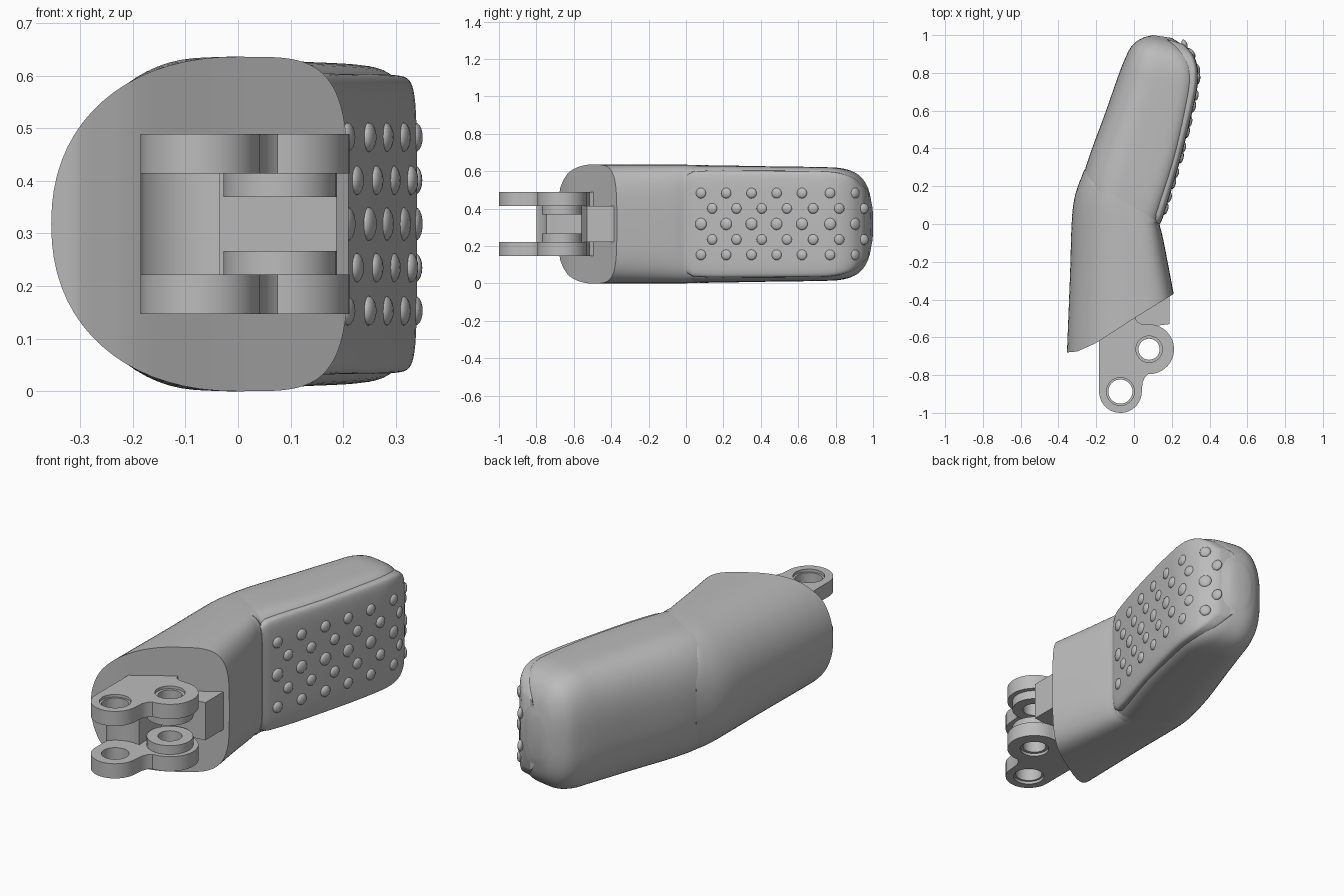
import bpy, bmesh, math
from mathutils import Matrix, Vector

if "Cube" in bpy.data.objects:
    bpy.data.objects.remove(bpy.data.objects["Cube"])

MID = 0.318  # height of the symmetry plane

grey = bpy.data.materials.new("plain grey")
grey.use_nodes = True
grey.diffuse_color = (0.5, 0.5, 0.5, 1)
grey.node_tree.nodes["Principled BSDF"].inputs["Base Color"].default_value = (0.5, 0.5, 0.5, 1)


def finish(ob, angle=35):
    ob.data.materials.clear()
    ob.data.materials.append(grey)
    bpy.ops.object.select_all(action='DESELECT')
    ob.select_set(True)
    bpy.context.view_layer.objects.active = ob
    bpy.ops.object.shade_smooth_by_angle(angle=math.radians(angle))
    return ob


def from_bmesh(name, bm, angle=35):
    bmesh.ops.recalc_face_normals(bm, faces=bm.faces)
    me = bpy.data.meshes.new(name)
    bm.to_mesh(me)
    bm.free()
    ob = bpy.data.objects.new(name, me)
    bpy.context.collection.objects.link(ob)
    return finish(ob, angle)


def lerp_curve(points, v):
    """Piecewise linear lookup of (key, value) pairs."""
    for (a, fa), (b, fb) in zip(points, points[1:]):
        if v <= b:
            break
    t = min(max((v - a) / (b - a), 0), 1)
    return fa + (fb - fa) * t


def refine(stations, steps=4):
    """Gentle spline through the stations."""
    out = []
    for i in range(len(stations) - 1):
        p0, p1 = stations[max(i - 1, 0)], stations[i]
        p2, p3 = stations[i + 1], stations[min(i + 2, len(stations) - 1)]
        d1, d2 = math.dist(p1[:2], p2[:2]), math.dist(p0[:2], p1[:2])
        d3 = math.dist(p2[:2], p3[:2])
        for k in range(steps):
            t = k / steps
            row = []
            for a, b, c, d in zip(p0, p1, p2, p3):
                m1 = (c - a) * d1 / (d1 + d2)
                m2 = (d - b) * d1 / (d1 + d3)
                row.append((2*t**3 - 3*t**2 + 1) * b + (t**3 - 2*t**2 + t) * m1
                           + (3*t**2 - 2*t**3) * c + (t**3 - t**2) * m2)
            out.append(row)
    return out + [list(stations[-1])]


def loft(name, stations, n=72, first=None, last=None):
    """Skin superellipse rings: outer x,y, pad x,y, crest, half height, powers."""
    bm = bmesh.new()
    rows = refine(stations)
    rings = []
    for j, (lx, ly, rx, ry, crest, h, pl, pr) in enumerate(rows):
        ring = []
        for i in range(n):
            a = math.tau * i / n
            c, s = math.cos(a), math.sin(a)
            p = pr if c > 0 else pl
            u = math.copysign(abs(c) ** (2 / p), c)
            f = crest + u * (1 - crest if u > 0 else crest)
            x, y = lx + (rx - lx) * f, ly + (ry - ly) * f
            shape = first if j == 0 else last if j == len(rows) - 1 else None
            if shape:
                y = lerp_curve(shape, x)
            z = math.copysign(abs(s) ** (2 / p), s) * h
            ring.append(bm.verts.new((x, y, MID + z)))
        rings.append(ring)
    for r, q in zip(rings, rings[1:]):
        for i in range(n):
            k = (i + 1) % n
            bm.faces.new((r[i], r[k], q[k], q[i]))
    for r in (rings[0], rings[-1]):
        bm.faces.new((r[0], r[1], r[-1]))
        bm.faces.new((r[n // 2 - 1], r[n // 2], r[n // 2 + 1]))
        for i in range(1, n // 2 - 1):
            bm.faces.new((r[i], r[i + 1], r[n - i - 1], r[n - i]))
    return from_bmesh(name, bm)


# Lower housing with its slanted, slightly curved front
loft("housing", [
    (-.355, -.68, .21, -.37, .63, .318, 2.2, 4),
    (-.338, -.25, .178, -.2, .62, .318, 2.2, 4),
    (-.328, .04, .15, -.06, .6, .317, 2.2, 4.5),
    (-.31, .16, .137, -.01, .56, .316, 2.2, 5),
    (-.262, .29, .137, .01, .5, .313, 2.3, 6)],
    first=[(-.355, -.68), (-.3, -.675), (-.2, -.63), (0, -.5), (.21, -.37)],
    last=[(-.262, .29), (-.2, .22), (-.13, .1), (-.07, .0), (.137, .01)])

# Upper segment with rounded tip
loft("fingertip", [
    (-.30, .08, .11, -.1, .5, .300, 2.2, 5),
    (-.262, .28, .13, .0, .5, .312, 2.4, 6),
    (-.148, .6, .235, .34, .5, .308, 2.6, 7),
    (-.085, .78, .318, .68, .5, .304, 2.6, 6),
    (-.05, .87, .332, .8, .5, .297, 2.7, 5),
    (-.01, .945, .31, .885, .5, .265, 2.7, 4),
    (.045, .985, .26, .945, .5, .2, 2.6, 3),
    (.1, 1.0, .2, .985, .5, .1, 2.4, 2.4)])

# Raised gripping pad following the inner side
pad_path = [(.138, 0), (.155, .04), (.248, .35), (.328, .68),
            (.34, .8), (.32, .885), (.268, .95)]
pad_half = [.265, .283, .285, .283, .275, .245, .18]
loft("grip_pad", [(x - .1, y + .03, x, y, .5, h, 4, 6)
                  for (x, y), h in zip(pad_path, pad_half)])

# Grip bumps in staggered rows
bumps = bmesh.new()
by_y = [(y, x) for x, y in pad_path]
wide = [.08, .215, .35, .485, .62, .77, .905]
narrow = [.14, .27, .405, .54, .68, .82, .95]
for dz, ys, radius in ((-.165, wide, .028), (-.083, narrow, .028), (0, wide, .032),
                       (.083, narrow, .028), (.165, wide, .028)):
    for y in ys:
        slope = (lerp_curve(by_y, y + .02) - lerp_curve(by_y, y - .02)) / .04
        turn = Matrix.Rotation(-math.atan(slope), 4, 'Z')
        place = Matrix.Translation((lerp_curve(by_y, y), y, MID + dz))
        bmesh.ops.create_uvsphere(bumps, u_segments=16, v_segments=10, radius=1,
                                  matrix=place @ turn @ Matrix.Diagonal((.014, radius, radius, 1)))
from_bmesh("grip_bumps", bumps, 60)


def arc(cx, cy, r, a0, a1, n=20):
    return [(cx + r * math.cos(math.radians(a0 + (a1 - a0) * i / n)),
             cy + r * math.sin(math.radians(a0 + (a1 - a0) * i / n))) for i in range(n + 1)]


def slab(name, loops, z0, z1):
    """Flat plate from an outline and optional hole loops."""
    cu = bpy.data.curves.new(name, 'CURVE')
    cu.dimensions = '2D'
    cu.fill_mode = 'BOTH'
    cu.extrude = (z1 - z0) / 2
    for loop in loops:
        sp = cu.splines.new('POLY')
        sp.points.add(len(loop) - 1)
        for p, (x, y) in zip(sp.points, loop):
            p.co = (x, y, 0, 1)
        sp.use_cyclic_u = True
    tmp = bpy.data.objects.new(name, cu)
    bpy.context.collection.objects.link(tmp)
    bpy.context.view_layer.update()
    me = bpy.data.meshes.new_from_object(tmp.evaluated_get(bpy.context.evaluated_depsgraph_get()))
    bpy.data.objects.remove(tmp)
    bm = bmesh.new()
    bm.from_mesh(me)
    bmesh.ops.remove_doubles(bm, verts=bm.verts, dist=.0001)
    bmesh.ops.translate(bm, verts=bm.verts, vec=Vector((0, 0, (z0 + z1) / 2)))
    return from_bmesh(name, bm)


def hole(c, r):
    return arc(*c, r, 0, 348.75, 31)


# Hinge lugs, each with two bored lobes and a shallow counterbore
front_pin, rear_pin = (-.072, -.887), (.08, -.663)
lug = ([(-.185, -.5)] + arc(*front_pin, .113, 180, 355)
       + [(.045, -.84), (.058, -.81), (.075, -.795)]
       + arc(*rear_pin, .132, 275, 450) + [(.04, -.53), (.015, -.515), (.005, -.49), (.005, -.42)])
for side, label in ((1, "upper"), (-1, "lower")):
    def layer(name, loops, near, far):
        a, b = sorted((MID + side * near, MID + side * far))
        slab(label + "_" + name, loops, a, b)
    layer("hinge_lug", [lug, hole(front_pin, .064), hole(rear_pin, .056)], .096, .157)
    layer("hinge_lug_rim", [lug, hole(front_pin, .074), hole(rear_pin, .07)], .157, .171)
    layer("hinge_boss", [hole(rear_pin, .108), hole(rear_pin, .056)], .051, .096)

# Web joining the lugs, hollowed around the front pin
web = [(-.185, -.5), (-.185, -.80)] + arc(*front_pin, .145, 140, 75) + [(-.04, -.66), (-.04, -.5)]
slab("hinge_web", [web], MID - .096, MID + .096)
slab("hinge_stop", [[(-.04, -.56), (.187, -.53), (.187, -.36), (-.04, -.46)]], MID - .096, MID + .096)
